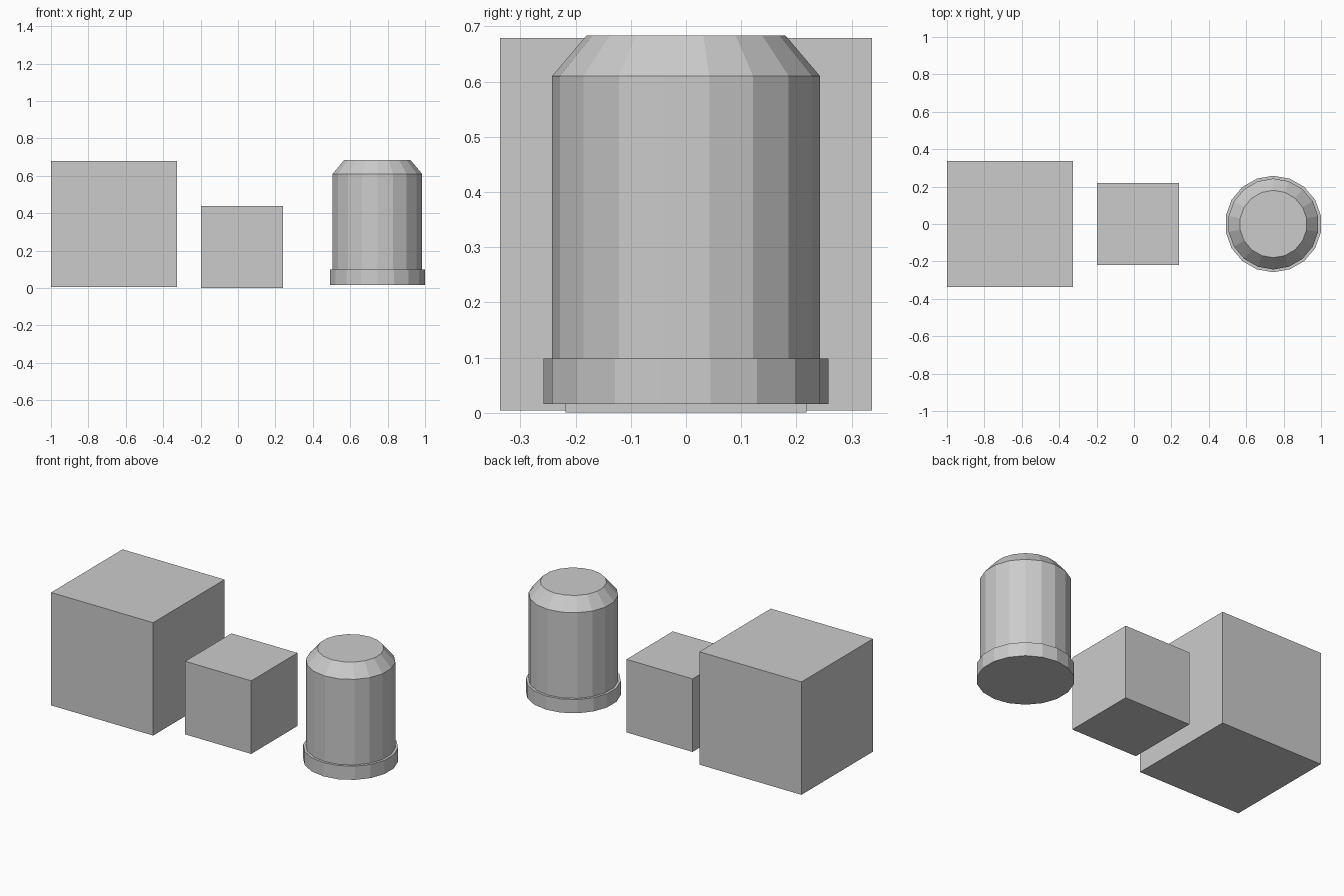
import bpy, bmesh
from math import sin, cos, radians

if "Cube" in bpy.data.objects:
    bpy.data.objects.remove(bpy.data.objects["Cube"])


def finish(name, bm, location):
    bmesh.ops.recalc_face_normals(bm, faces=bm.faces)
    mesh = bpy.data.meshes.new(name)
    bm.to_mesh(mesh)
    bm.free()
    obj = bpy.data.objects.new(name, mesh)
    obj.location = location
    bpy.context.collection.objects.link(obj)
    return obj


def cube(name, size, x, bottom):
    bm = bmesh.new()
    bmesh.ops.create_cube(bm, size=size)
    return finish(name, bm, (x, 0, bottom + size / 2))


def lathe(name, profile, sides, x):
    """Capped, flat-faced turned solid from (radius, height) points."""
    bm = bmesh.new()
    angles = [radians(90 + 360 * i / sides) for i in range(sides)]
    rings = [[bm.verts.new((r * cos(a), r * sin(a), z)) for a in angles]
             for r, z in profile]
    for low, high in zip(rings, rings[1:]):
        for i in range(sides):
            j = (i + 1) % sides
            bm.faces.new((low[i], low[j], high[j], high[i]))
    bm.faces.new(rings[0][::-1])
    bm.faces.new(rings[-1])
    return finish(name, bm, (x, 0, 0))


# Two plain boxes
cube("large_box", 0.675, -0.6625, 0.004)
cube("small_box", 0.437, 0.022, 0.0)

# 18-sided canister: base rim, straight body, chamfered shoulder
lathe("canister", [(0.258, 0.016), (0.258, 0.098), (0.243, 0.098),
                   (0.243, 0.61), (0.18, 0.684)], 18, 0.745)
